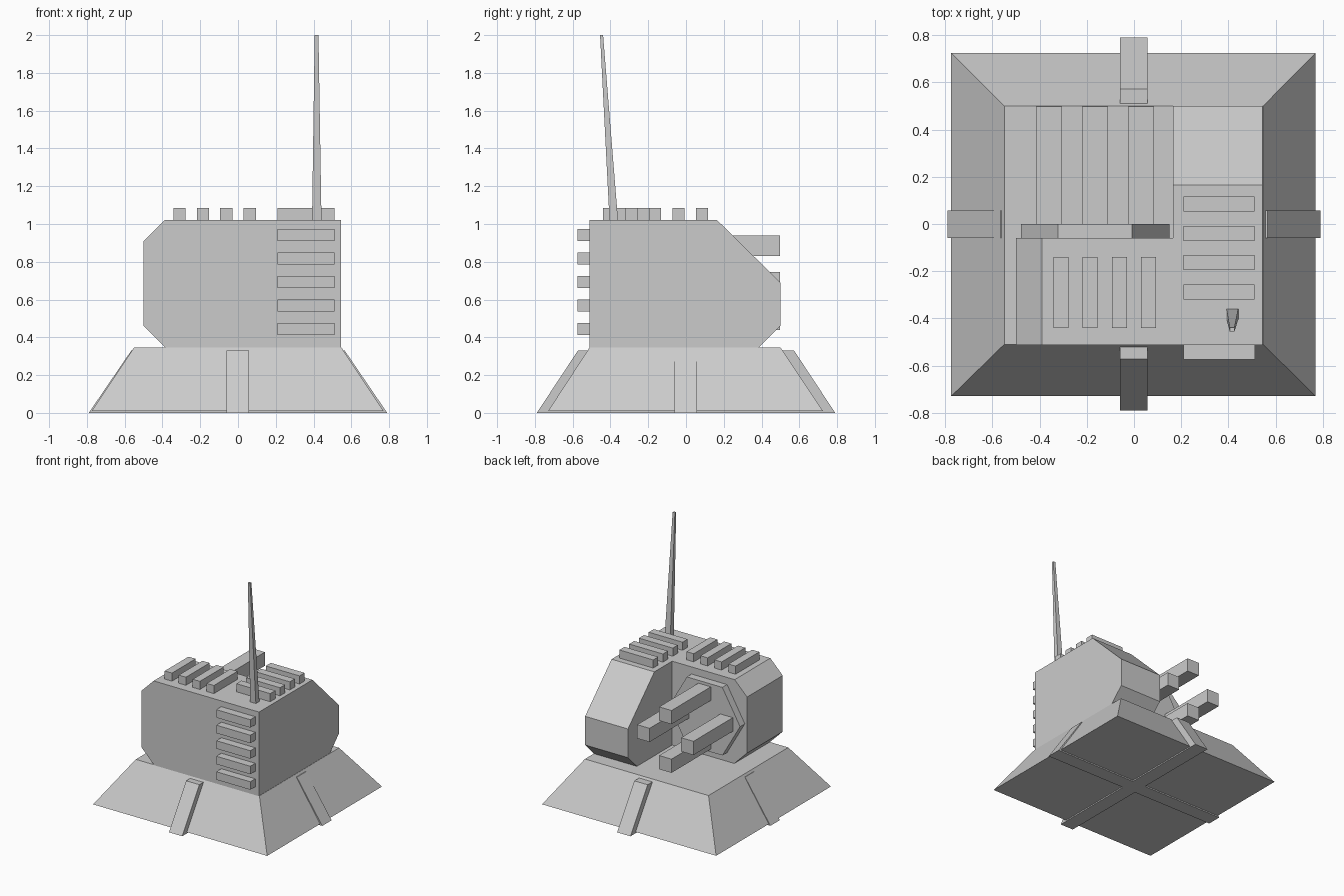
import bpy, math

if "Cube" in bpy.data.objects:
    bpy.data.objects.remove(bpy.data.objects["Cube"])

grey = bpy.data.materials.new("light_grey")
grey.diffuse_color = (0.6, 0.6, 0.6, 1)
grey.use_nodes = True
grey.node_tree.nodes["Principled BSDF"].inputs["Base Color"].default_value = grey.diffuse_color


def add(name, verts, faces):
    me = bpy.data.meshes.new(name)
    me.from_pydata(verts, [], faces)
    me.materials.append(grey)
    ob = bpy.data.objects.new(name, me)
    bpy.context.collection.objects.link(ob)
    # consistent outward normals
    import bmesh
    bm = bmesh.new()
    bm.from_mesh(me)
    bmesh.ops.recalc_face_normals(bm, faces=bm.faces)
    bm.to_mesh(me)
    bm.free()
    return ob


def loft(name, low, high):
    """Solid between two matching outlines."""
    n = len(low)
    sides = [(i, (i + 1) % n, n + (i + 1) % n, n + i) for i in range(n)]
    return add(name, low + high, sides + [tuple(range(n))[::-1], tuple(range(n, 2 * n))])


def rect(x0, x1, y0, y1, z):
    return [(x0, y0, z), (x1, y0, z), (x1, y1, z), (x0, y1, z)]


def box(name, x0, x1, y0, y1, z0, z1):
    return loft(name, rect(x0, x1, y0, y1, z0), rect(x0, x1, y0, y1, z1))


def prism_y(name, outline, y0, y1):
    return loft(name, [(x, y0, z) for x, z in outline], [(x, y1, z) for x, z in outline])


def prism_x(name, outline, x0, x1):
    return loft(name, [(x0, y, z) for y, z in outline], [(x1, y, z) for y, z in outline])


# Sloped base and the crossed ribs that run under it and up its sides
loft("base", rect(-0.775, 0.77, -0.73, 0.725, 0.01), rect(-0.55, 0.547, -0.51, 0.5, 0.347))
prism_y("rib_sideways", [(-0.79, 0), (0.79, 0), (0.565, 0.33), (-0.565, 0.33)], -0.06, 0.058)
prism_x("rib_lengthways", [(-0.79, 0), (0.79, 0), (0.572, 0.33), (-0.572, 0.33)], -0.06, 0.058)

# L-shaped turret body: front block joined with the right block
body = prism_y("turret_body", [(-0.5, 0.46), (-0.385, 0.345), (0.545, 0.345), (0.545, 1.02),
                               (-0.39, 1.02), (-0.5, 0.91)], -0.512, -0.06)
side = prism_x("side_block_helper", [(-0.512, 0.345), (0.385, 0.345), (0.5, 0.46), (0.5, 0.69),
                                     (0.165, 1.02), (-0.512, 1.02)], 0.165, 0.545)
join = body.modifiers.new("join", 'BOOLEAN')
join.operation, join.solver, join.object = 'UNION', 'EXACT', side
bpy.context.view_layer.objects.active = body
bpy.ops.object.modifier_apply(modifier="join")
bpy.data.objects.remove(side)

# Hexagonal gun plate with four square barrels in a diamond
cx, cz = -0.165, 0.69
prism_y("gun_plate", [(cx + 0.315 * math.cos(math.radians(60 * i)),
                       cz + 0.315 * math.sin(math.radians(60 * i))) for i in range(6)], -0.06, 0.0)
for i, (dx, dz) in enumerate([(0, 0.195), (0.195, 0), (0, -0.195), (-0.195, 0)]):
    x, z = cx + dx, cz + dz
    box(f"barrel_{i + 1}", x - 0.055, x + 0.055, 0.0, 0.498, z - 0.055, z + 0.055)

# Cooling bars on the roof and the front
for i in range(4):
    x = -0.342 + 0.124 * i
    box(f"roof_bar_left_{i + 1}", x, x + 0.064, -0.44, -0.14, 1.02, 1.085)
    y = -0.32 + 0.124 * i
    box(f"roof_bar_right_{i + 1}", 0.21, 0.51, y, y + 0.064, 1.02, 1.085)
for i in range(5):
    z = 0.412 + 0.1245 * i
    box(f"front_bar_{i + 1}", 0.21, 0.512, -0.575, -0.512, z, z + 0.064)

# Tapered leaning antenna
loft("antenna", rect(0.392, 0.442, -0.405, -0.36, 1.02), rect(0.406, 0.426, -0.455, -0.439, 2.0))
